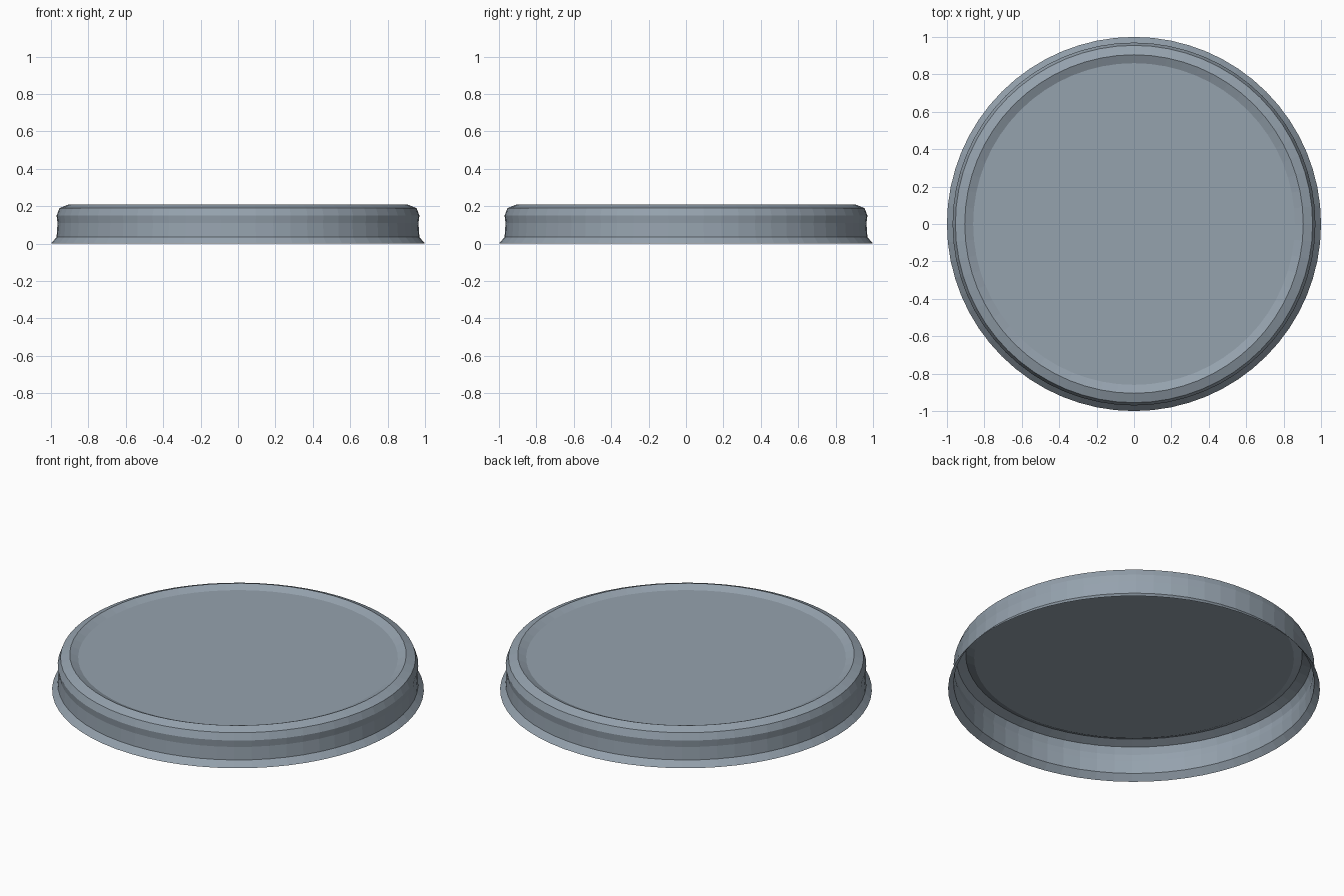
import bpy, bmesh, math

if "Cube" in bpy.data.objects:
    bpy.data.objects.remove(bpy.data.objects["Cube"])

SEGMENTS = 64
# (radius, height) from the flared foot up to the recessed top panel
PROFILE = [(1.0, 0.0), (0.97, 0.035), (0.965, 0.11), (0.97, 0.15),
           (0.955, 0.19), (0.905, 0.21), (0.86, 0.19)]

steel = bpy.data.materials.new("blue_grey_metal")
steel.diffuse_color = (0.30, 0.36, 0.42, 1)
steel.use_nodes = True
steel.node_tree.nodes["Principled BSDF"].inputs["Base Color"].default_value = steel.diffuse_color

# Thin open-bottomed lid: stacked rings closed by the top panel
bm = bmesh.new()
rings = []
for r, z in PROFILE:
    rings.append([bm.verts.new((r * math.cos(2 * math.pi * i / SEGMENTS),
                                r * math.sin(2 * math.pi * i / SEGMENTS), z))
                  for i in range(SEGMENTS)])
for low, high in zip(rings, rings[1:]):
    for i in range(SEGMENTS):
        j = (i + 1) % SEGMENTS
        bm.faces.new((low[i], low[j], high[j], high[i]))
bm.faces.new(rings[-1])

mesh = bpy.data.meshes.new("lid")
bm.to_mesh(mesh)
bm.free()
mesh.materials.append(steel)
lid = bpy.data.objects.new("lid", mesh)
bpy.context.collection.objects.link(lid)
